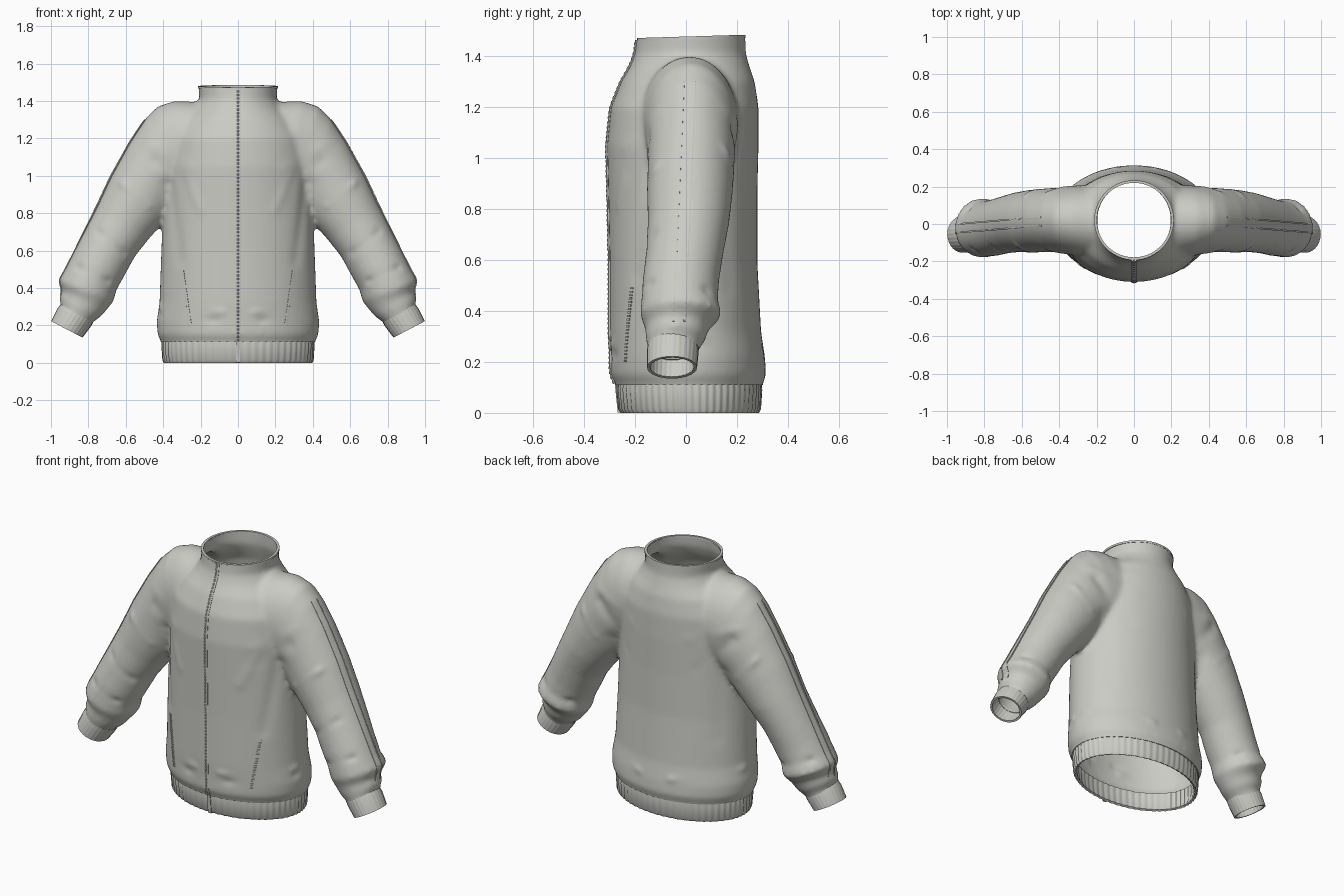
import bpy, bmesh, math
from mathutils import Vector
from mathutils.bvhtree import BVHTree

cube = bpy.data.objects.get("Cube")
if cube:
    bpy.data.objects.remove(cube)

cloth = bpy.data.materials.new("warm grey cloth")
cloth.use_nodes = True
GREY = (0.6, 0.6, 0.56, 1)
cloth.diffuse_color = GREY
cloth.node_tree.nodes["Principled BSDF"].inputs["Base Color"].default_value = GREY


def to_object(bm, name):
    mesh = bpy.data.meshes.new(name)
    bm.normal_update()
    bm.to_mesh(mesh)
    bm.free()
    mesh.materials.append(cloth)
    ob = bpy.data.objects.new(name, mesh)
    bpy.context.collection.objects.link(ob)
    return ob


def apply(ob, kind, **settings):
    mod = ob.modifiers.new(kind.lower(), kind)
    for key, value in settings.items():
        setattr(mod, key, value)
    bpy.context.view_layer.objects.active = ob
    bpy.ops.object.modifier_apply(modifier=mod.name)


def smooth(ob, degrees=40):
    bpy.ops.object.select_all(action='DESELECT')
    ob.select_set(True)
    bpy.context.view_layer.objects.active = ob
    bpy.ops.object.shade_smooth_by_angle(angle=math.radians(degrees))


def loft(bm, rings, n=48, caps=True, rib=0.0):
    """Join rings given as (centre, first half axis, second half axis)."""
    loops = []
    for c, u, v in rings:
        loop = []
        for i in range(n):
            a = 2 * math.pi * i / n
            k = 1 + (rib if i % 4 < 2 else -rib)
            loop.append(bm.verts.new(c + u * math.cos(a) * k + v * math.sin(a) * k))
        loops.append(loop)
    for a, b in zip(loops, loops[1:]):
        for i in range(n):
            j = (i + 1) % n
            bm.faces.new((a[i], a[j], b[j], b[i]))
    if caps:
        bm.faces.new(loops[0][::-1])
        bm.faces.new(loops[-1])
    bmesh.ops.recalc_face_normals(bm, faces=bm.faces)


def torso_ring(z, hx, front, back):
    return (Vector((0, (front + back) / 2, z)), Vector((hx, 0, 0)),
            Vector((0, (back - front) / 2, 0)))


def sleeve_ring(side, ox, oz, ix, iz, y, d):
    return (Vector((side * (ox + ix) / 2, y, (oz + iz) / 2)),
            Vector((side * (ox - ix) / 2, 0, (oz - iz) / 2)), Vector((0, d, 0)))


# Torso: height, half width, front, back
TORSO = [(0.04, .40, -.27, .295), (.11, .41, -.275, .30), (.15, .43, -.295, .315),
         (.22, .435, -.295, .31), (.32, .42, -.30, .295), (.6, .41, -.30, .28),
         (.85, .40, -.305, .28), (1.05, .39, -.31, .285), (1.2, .37, -.295, .285),
         (1.3, .31, -.255, .27), (1.36, .24, -.22, .25), (1.41, .207, -.2, .235),
         (1.48, .21, -.192, .233), (1.56, .21, -.19, .233)]
# Sleeve: outer x z, inner x z, centre y, half depth
SLEEVE = [(.10, 1.36, .10, .95, .01, .20), (.22, 1.395, .18, .9, .01, .20),
          (.34, 1.4, .25, .87, .015, .19), (.43, 1.37, .29, .85, .02, .18),
          (.50, 1.30, .32, .82, .02, .175), (.58, 1.18, .36, .79, .02, .17),
          (.68, 1.0, .41, .735, .015, .168), (.76, .83, .47, .67, .01, .16),
          (.83, .69, .55, .57, -.005, .152), (.885, .58, .61, .46, -.02, .15),
          (.925, .5, .65, .39, -.025, .15), (.96, .44, .665, .33, -.02, .16),
          (.94, .385, .70, .285, -.035, .125), (.955, .345, .735, .245, -.04, .118),
          (.945, .30, .785, .21, -.05, .10), (.97, .26, .81, .17, -.05, .10)]

bm = bmesh.new()
loft(bm, [torso_ring(*r) for r in TORSO], 64)
for side in (1, -1):
    loft(bm, [sleeve_ring(side, *r) for r in SLEEVE])
body = to_object(bm, "jacket_body")
apply(body, 'REMESH', mode='VOXEL', voxel_size=0.014)
apply(body, 'SMOOTH', factor=0.5, iterations=7)

# Cloth folds: start, end, width, height (negative is a crease)
FOLDS = [((.52, -.14, 1.2), (.27, -.27, 1.04), .03, .009),
         ((.45, -.17, 1.08), (.30, -.26, .95), .035, -.009),
         ((.32, -.24, 1.04), (.21, -.29, .82), .03, .008),
         ((.38, -.15, .95), (.33, -.22, .55), .04, -.009),
         ((.42, -.05, .30), (.08, -.30, .27), .018, .006),
         ((.42, -.05, .26), (.12, -.29, .225), .018, -.006),
         ((.44, .20, 1.12), (.25, .27, .9), .035, -.012),
         ((.50, .18, 1.2), (.2, .28, 1.08), .03, .007),
         ((.37, .18, .9), (.36, .2, .5), .04, -.009),
         ((.42, .05, .30), (.1, .3, .24), .02, .006),
         ((.67, -.12, 1.0), (.48, -.12, .84), .02, .007),
         ((.62, .16, 1.08), (.47, .16, .9), .02, .007),
         ((.80, -.13, .74), (.6, -.13, .58), .02, -.006),
         ((.90, -.14, .53), (.66, -.15, .42), .018, -.008),
         ((.93, .08, .50), (.66, .1, .40), .018, -.008)]
bm = bmesh.new()
bm.from_mesh(body.data)
bm.normal_update()
shifts = []
for v in bm.verts:
    p = Vector((abs(v.co.x), v.co.y, v.co.z))
    push = 0
    for a, b, width, height in FOLDS:
        a, b = Vector(a), Vector(b)
        t = max(0, min(1, (p - a).dot(b - a) / (b - a).length_squared))
        push += height * math.exp(-((p - a.lerp(b, t)).length / width) ** 2)
    shifts.append((v, v.normal * push))
for v, shift in shifts:
    v.co += shift


# Open the hem, the neck and both wrists
def cut(point, normal):
    bmesh.ops.bisect_plane(bm, geom=bm.verts[:] + bm.edges[:] + bm.faces[:],
                           plane_co=point, plane_no=normal, clear_outer=True)


cut((0, 0, .11), (0, 0, -1))
cut((0, 0, 1.472), (0, -.03, 1))
for side in (1, -1):
    cut((side * .87, 0, .25), (side * .5, 0, -.87))
tree = BVHTree.FromBMesh(bm)
bm.to_mesh(body.data)
bm.free()
apply(body, 'SOLIDIFY', thickness=0.011, offset=-1)
smooth(body, 50)


# Ribbed bands
def ribbed(name, rings, n):
    bm = bmesh.new()
    loft(bm, rings, n, False, 0.006)
    ob = to_object(bm, name)
    apply(ob, 'SOLIDIFY', thickness=0.012, offset=-1)
    smooth(ob)


ribbed("hem_band", [torso_ring(0, .395, -.255, .285), torso_ring(.015, .402, -.265, .293),
                    torso_ring(.09, .407, -.272, .298), torso_ring(.12, .405, -.27, .295)], 240)
for side, label in ((1, "left"), (-1, "right")):
    ribbed(label + "_cuff", [sleeve_ring(side, .945, .315, .775, .215, -.052, .098),
                             sleeve_ring(side, .965, .29, .79, .19, -.052, .101),
                             sleeve_ring(side, .998, .222, .832, .135, -.055, .098)], 112)

# Neck rim
bm = bmesh.new()
rim = [(Vector((0, .021, 1.472)), r) for r in (.212, .198)]
rings = []
for r, z in ((.213, -.006), (.213, .006), (.199, .006), (.199, -.006), (.213, -.006)):
    rings.append((Vector((0, .021, 1.473 + z)), Vector((r, 0, 0)), Vector((0, r, .03 * r))))
loft(bm, rings, 64, False)
smooth(to_object(bm, "neck_rim"))


# Trims laid on the cloth: rays find the surface along each path
def trim(name, points, ray, across, width, lift, dashes=False):
    bm = bmesh.new()
    ray, across = Vector(ray), Vector(across)
    rows = []
    for p in points:
        row = []
        for s in (-1, 0, 1):
            start = Vector(p) + across * (s * width / 2) - ray * 2
            hit = tree.ray_cast(start, ray)[0]
            if hit:
                row.append(hit - ray * (lift if s == 0 else lift * .6))
        rows.append(row)
    for i, (a, b) in enumerate(zip(rows, rows[1:])):
        if len(a) == 3 and len(b) == 3 and not (dashes and i % 2):
            va, vb = [bm.verts.new(q) for q in a], [bm.verts.new(q) for q in b]
            for k in (0, 1):
                bm.faces.new((va[k], va[k + 1], vb[k + 1], vb[k]))
    bmesh.ops.remove_doubles(bm, verts=bm.verts, dist=1e-5)
    bmesh.ops.recalc_face_normals(bm, faces=bm.faces)
    ob = to_object(bm, name)
    apply(ob, 'SOLIDIFY', thickness=0.006, offset=0)


def path(a, b, n):
    return [Vector(a).lerp(Vector(b), i / n) for i in range(n + 1)]


FORWARD, X, Y = (0, 1, 0), (1, 0, 0), (0, 1, 0)
for side in (1, -1):
    trim("front_zip_tape", path((side * .008, 0, .115), (side * .008, 0, 1.465), 60),
         FORWARD, X, .010, .004)
trim("front_zip_teeth", path((0, 0, .115), (0, 0, 1.465), 140), FORWARD, X, .009, .006, True)
for side, label in ((1, "left"), (-1, "right")):
    trim(label + "_pocket_zip", path((side * .255, 0, .2), (side * .298, 0, .5), 44),
         FORWARD, X, .014, .003, True)
    for shift in (0, .045):
        trim(label + "_sleeve_piping", path((0, shift - .05, .36), (0, shift - .01, 1.3), 50),
             (-side, 0, 0), Y, .008, .002)

# Zip on the hem band
bm = bmesh.new()
bmesh.ops.create_cube(bm, size=1)
for v in bm.verts:
    v.co = Vector((v.co.x * .022, v.co.y * .008 - .27 - v.co.z * .012, v.co.z * .115 + .0585))
to_object(bm, "hem_zip")
